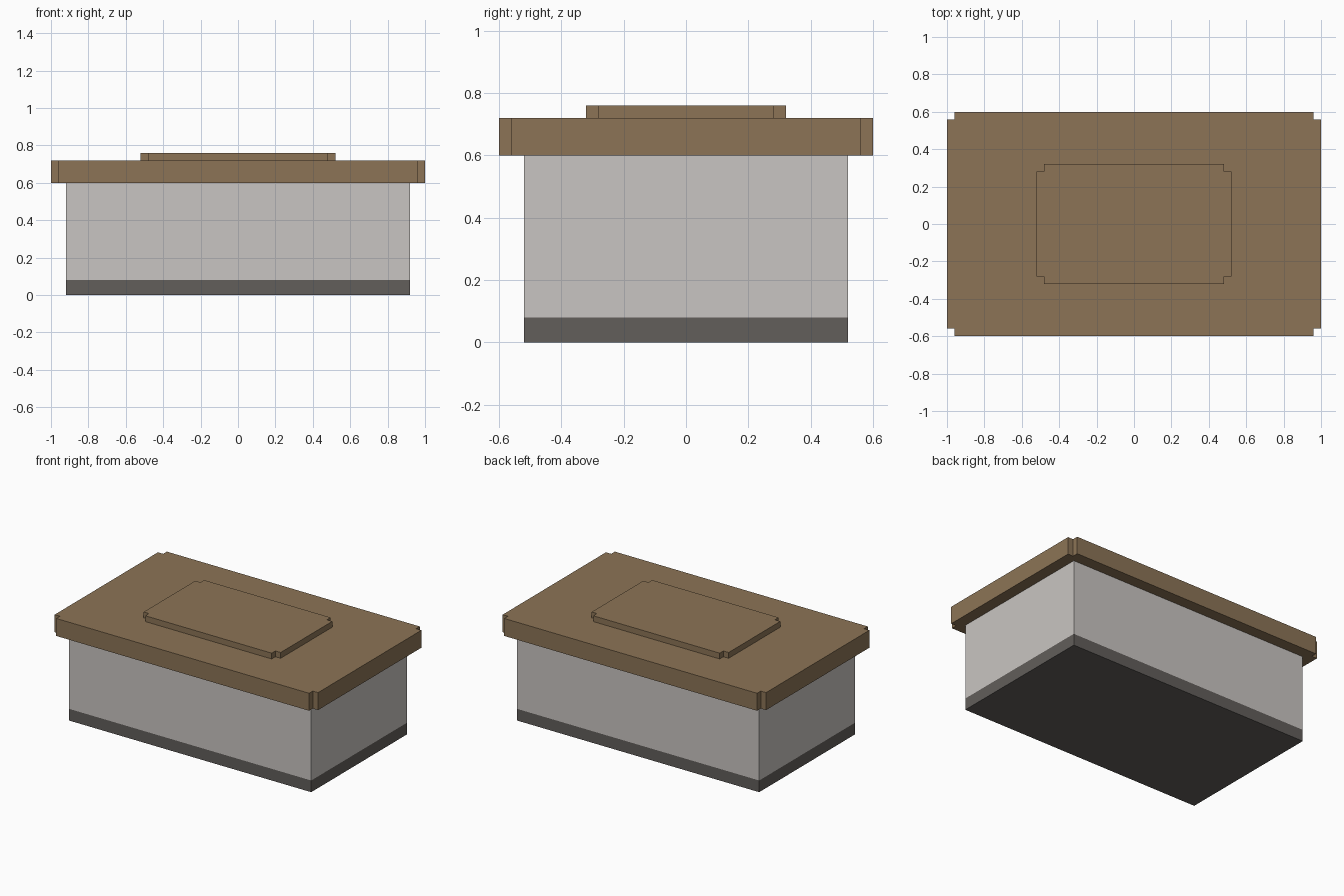
import bpy, bmesh

if "Cube" in bpy.data.objects:
    bpy.data.objects.remove(bpy.data.objects["Cube"])


def srgb(r, g, b):
    """8-bit sRGB to linear RGBA."""
    lin = [(c / 255 / 12.92) if c <= 10 else ((c / 255 + 0.055) / 1.055) ** 2.4 for c in (r, g, b)]
    return (*lin, 1.0)


def material(name, rgb):
    m = bpy.data.materials.new(name)
    m.diffuse_color = srgb(*rgb)
    m.use_nodes = True
    m.node_tree.nodes["Principled BSDF"].inputs["Base Color"].default_value = m.diffuse_color
    return m


stone = material("pale stone", (201, 197, 194))
dark = material("dark grey", (98, 94, 91))
wood = material("brown wood", (140, 116, 86))


def slab(name, hx, hy, z0, z1, mat, notch=0.0):
    """Extruded rectangle, optionally with square notches cut from its corners."""
    pts = []
    for sx, sy in ((1, 1), (-1, 1), (-1, -1), (1, -1)):
        if notch:
            corner = [(hx, hy - notch), (hx - notch, hy - notch), (hx - notch, hy)]
            if sx * sy < 0:
                corner.reverse()
        else:
            corner = [(hx, hy)]
        pts += [(sx * x, sy * y) for x, y in corner]
    bm = bmesh.new()
    base = bm.faces.new([bm.verts.new((x, y, z0)) for x, y in pts])
    res = bmesh.ops.extrude_face_region(bm, geom=[base], use_keep_orig=True)
    for v in res["geom"]:
        if isinstance(v, bmesh.types.BMVert):
            v.co.z = z1
    bmesh.ops.recalc_face_normals(bm, faces=bm.faces)
    mesh = bpy.data.meshes.new(name)
    bm.to_mesh(mesh)
    bm.free()
    mesh.materials.append(mat)
    ob = bpy.data.objects.new(name, mesh)
    bpy.context.collection.objects.link(ob)
    return ob


# Box body standing on a dark plinth band
slab("plinth", 0.92, 0.52, 0.0, 0.08, dark)
slab("body", 0.92, 0.52, 0.08, 0.60, stone)
# Overhanging lid and raised panel, both with notched corners
slab("lid", 1.0, 0.60, 0.60, 0.72, wood, 0.04)
slab("lid_panel", 0.52, 0.32, 0.72, 0.76, wood, 0.04)
